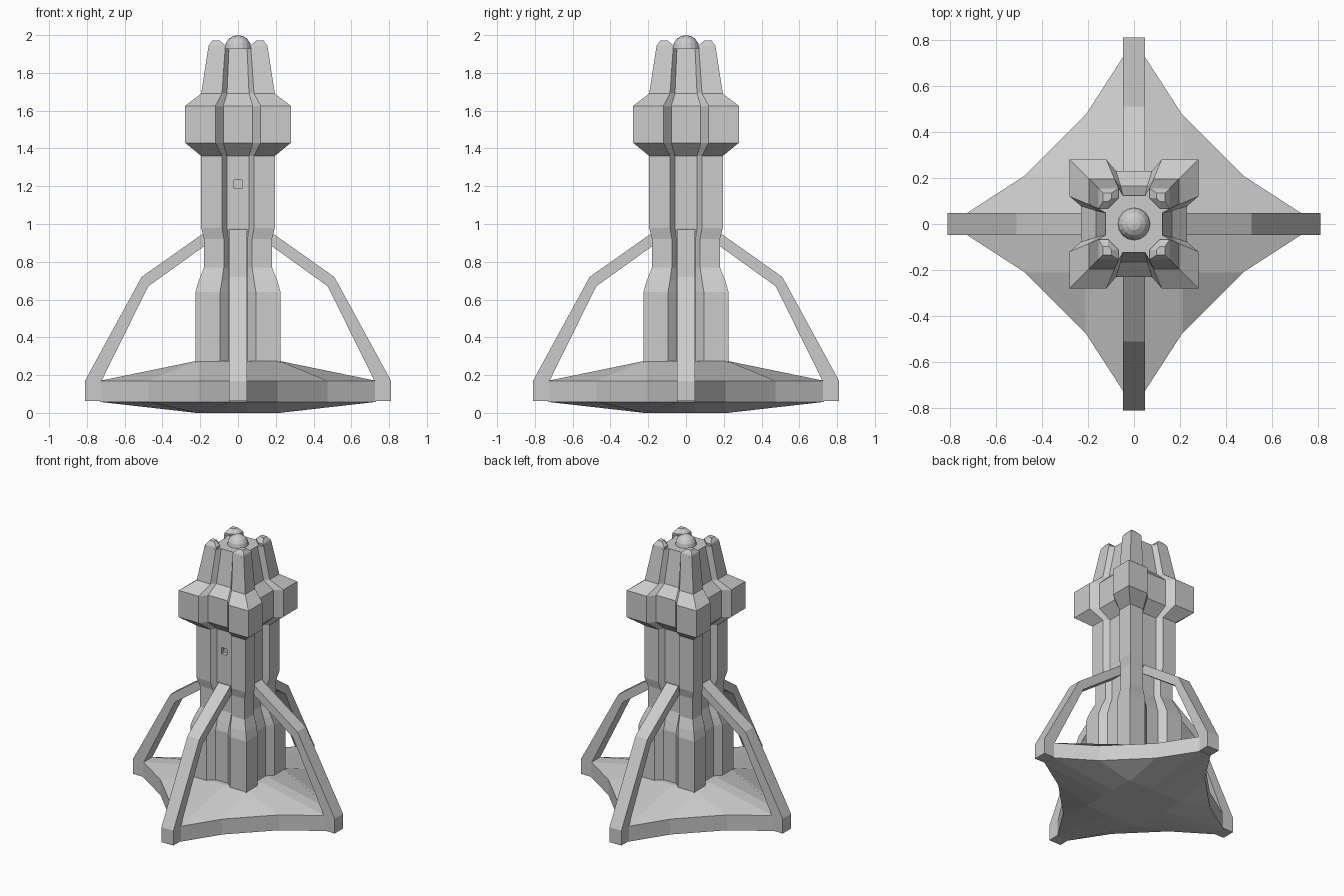
import bpy, bmesh
from math import pi
from mathutils import Matrix, Vector

if "Cube" in bpy.data.objects:
    bpy.data.objects.remove(bpy.data.objects["Cube"])


def finish(bm, name):
    bmesh.ops.recalc_face_normals(bm, faces=bm.faces)
    me = bpy.data.meshes.new(name)
    bm.to_mesh(me)
    bm.free()
    ob = bpy.data.objects.new(name, me)
    bpy.context.collection.objects.link(ob)
    return ob


def four_way(quarter):
    """Repeat points of one quarter around z."""
    return [Matrix.Rotation(k * pi / 2, 3, 'Z') @ Vector(p)
            for k in range(4) for p in quarter]


def loft(name, rings):
    bm = bmesh.new()
    loops = [[bm.verts.new(p) for p in r] for r in rings]
    n = len(loops[0])
    for lo, hi in zip(loops, loops[1:]):
        for i in range(n):
            j = (i + 1) % n
            bm.faces.new((lo[i], lo[j], hi[j], hi[i]))
    bm.faces.new(loops[0][::-1])
    bm.faces.new(loops[-1])
    return finish(bm, name)


# Tower: square section with a recessed panel on every side
# z, half width, post inner edge, panel half width, panel distance
levels = [(0.10, .225, .095, .05, .185), (0.64, .225, .095, .05, .185),
          (0.70, .208, .085, .05, .168), (0.77, .18, .075, .05, .145),
          (0.92, .18, .075, .05, .145), (0.98, .195, .085, .058, .158),
          (1.36, .195, .085, .058, .158), (1.43, .28, .12, .078, .23),
          (1.625, .28, .12, .078, .23), (1.69, .195, .085, .058, .165),
          (1.93, .158, .068, .048, .123)]
tower = loft("tower", [four_way([(a, -b, z), (d, -c, z), (d, c, z), (a, b, z), (a, a, z)])
                       for z, a, b, c, d in levels])

# Small window recess on the front panel
bm = bmesh.new()
bmesh.ops.create_cube(bm, size=1, matrix=Matrix.Translation((0, -.158, 1.21))
                      @ Matrix.Diagonal((.045, .06, .045, 1)))
cutter = finish(bm, "window_cutter")
cutter.hide_render = True
cutter.hide_set(True)
mod = tower.modifiers.new("window", 'BOOLEAN')
mod.operation = 'DIFFERENCE'
mod.object = cutter
mod.solver = 'EXACT'

# Star-shaped base plate
rim = [(.73, .045), (.475, .21), (.21, .475), (.045, .73)]
hub = [(.22, .045), (.22, .21), (.21, .22), (.045, .22)]
loft("base_plate", [four_way([(x, y, z) for x, y in pts])
                    for pts, z in ((hub, 0), (rim, .058), (rim, .17), (hub, .275))])

# Four bent struts, from foot to tower
outer = [(.81, .062), (.81, .17), (.51, .72), (.12, .995)]
inner = [(.70, .062), (.725, .165), (.475, .67), (.12, .925)]
for k in range(4):
    ob = loft("strut_%d" % (k + 1), [
        [(o[0], -.048, o[1]), (o[0], .048, o[1]), (i[0], .048, i[1]), (i[0], -.048, i[1])]
        for o, i in zip(outer, inner)])
    ob.data.transform(Matrix.Rotation(k * pi / 2, 4, 'Z'))

# Crown prongs on the tower corners
foot = [(.158, .158), (.068, .158), (.068, .115), (.115, .068), (.158, .068)]
tip = [(.135, .135), (.098, .135), (.098, .112), (.112, .098), (.135, .098)]
for k in range(4):
    ob = loft("crown_prong_%d" % (k + 1), [[(x, y, 1.928) for x, y in foot],
                                           [(x * .98, y * .98, 1.945) for x, y in foot],
                                           [(x, y, 1.972) for x, y in tip]])
    ob.data.transform(Matrix.Rotation(k * pi / 2, 4, 'Z'))

# Dome lamp on top
bm = bmesh.new()
bmesh.ops.create_uvsphere(bm, u_segments=16, v_segments=8, radius=.07,
                          matrix=Matrix.Translation((0, 0, 1.93)))
finish(bm, "top_dome")
